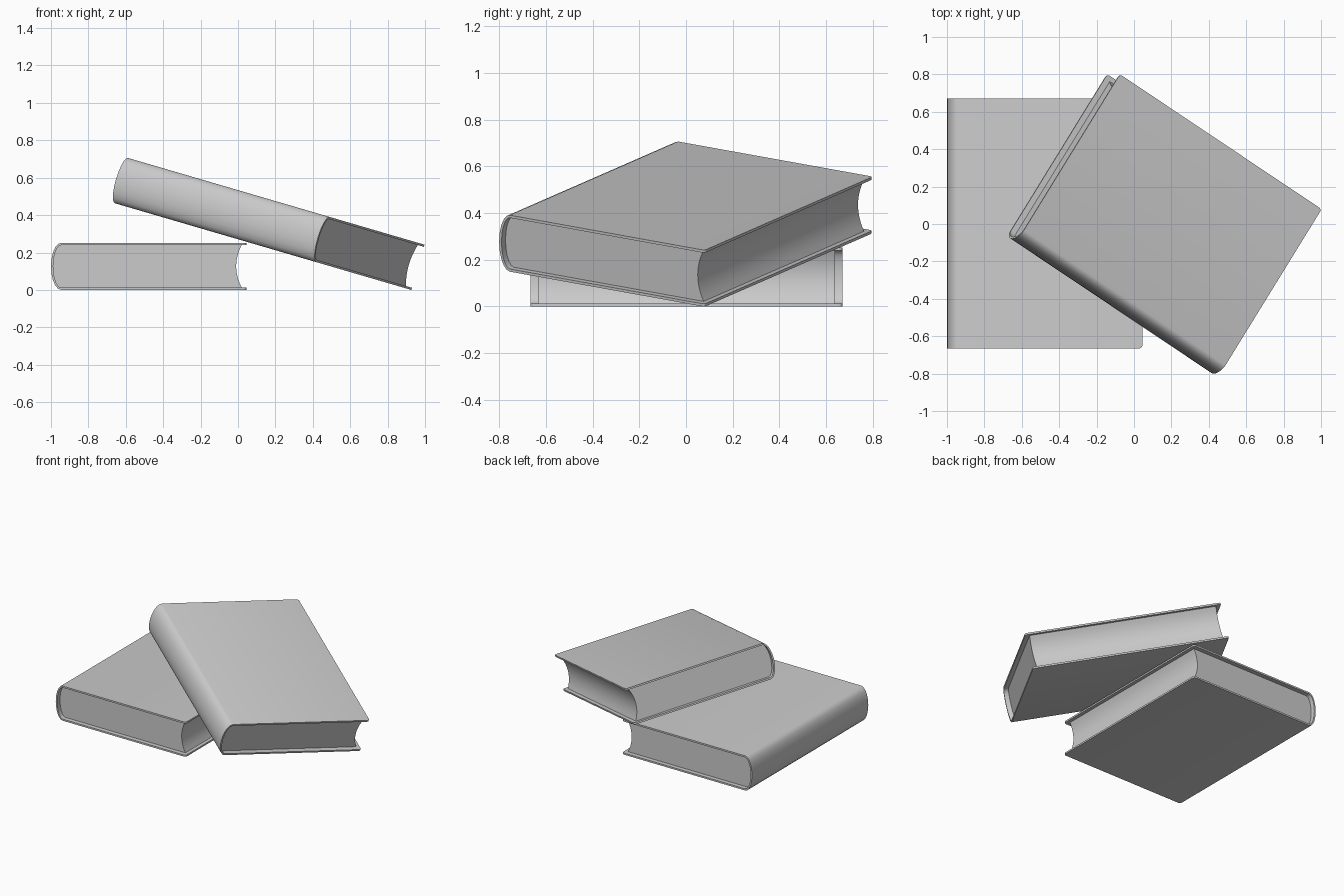
import bpy, bmesh, math
from mathutils import Matrix

if "Cube" in bpy.data.objects:
    bpy.data.objects.remove(bpy.data.objects["Cube"])

W, L, T = 1.045, 1.335, 0.252      # cover width, spine length, thickness
D, C, INSET = 0.055, 0.012, 0.032  # spine bulge, board thickness, page inset
X0, X1 = -W / 2, W / 2


def spine_arc(depth, half, n=10):
    """Half ellipse bulging to -x, from top to bottom."""
    return [(X0 + D - depth * math.cos(t), half * math.sin(t))
            for t in (math.pi / 2 - math.pi * i / n for i in range(n + 1))]


def extrude_profile(name, pts, length, matrix, round_x=None):
    bm = bmesh.new()
    face = bm.faces.new([bm.verts.new((x, -length / 2, z)) for x, z in pts])
    new = bmesh.ops.extrude_face_region(bm, geom=[face])["geom"]
    bmesh.ops.translate(bm, vec=(0, length, 0),
                        verts=[g for g in new if isinstance(g, bmesh.types.BMVert)])
    bmesh.ops.recalc_face_normals(bm, faces=bm.faces[:])
    if round_x is not None:        # round the free corners of the boards
        corners = [e for e in bm.edges
                   if all(abs(v.co.x - round_x) < 1e-5 for v in e.verts)
                   and abs(e.verts[0].co.y - e.verts[1].co.y) < 1e-5]
        bmesh.ops.bevel(bm, geom=corners, offset=0.016, segments=4,
                        profile=0.5, affect='EDGES')
    mesh = bpy.data.meshes.new(name)
    bm.to_mesh(mesh)
    bm.free()
    ob = bpy.data.objects.new(name, mesh)
    bpy.context.collection.objects.link(ob)
    ob.matrix_world = matrix
    bpy.ops.object.select_all(action='DESELECT')
    ob.select_set(True)
    bpy.context.view_layer.objects.active = ob
    bpy.ops.object.shade_smooth_by_angle(angle=math.radians(35))


def book(name, matrix):
    h, hi = T / 2, T / 2 - C
    inner = spine_arc(D - C, hi)
    # hard cover: two boards joined by the rounded spine
    cover = ([(X1, h)] + spine_arc(D, h) + [(X1, -h), (X1, -hi)]
             + inner[::-1] + [(X1, hi)])
    extrude_profile(name + "_cover", cover, L, matrix, X1)
    # page block with hollow fore-edge
    n = 10
    fore = []
    for i in range(n + 1):
        s = -1 + 2 * i / n
        fore.append((X1 - 0.055 + 0.03 * s * s, hi * s))
    extrude_profile(name + "_pages", inner + fore, L - 2 * INSET, matrix)


# book lying flat
book("flat_book", Matrix.Translation((-0.4775, 0.0025, T / 2)))
# book turned and leaning on the first
book("leaning_book", Matrix.Translation((0.158, 0.0, 0.356))
     @ Matrix.Rotation(math.radians(16.3), 4, 'Y')
     @ Matrix.Rotation(math.radians(57.3), 4, 'Z'))
